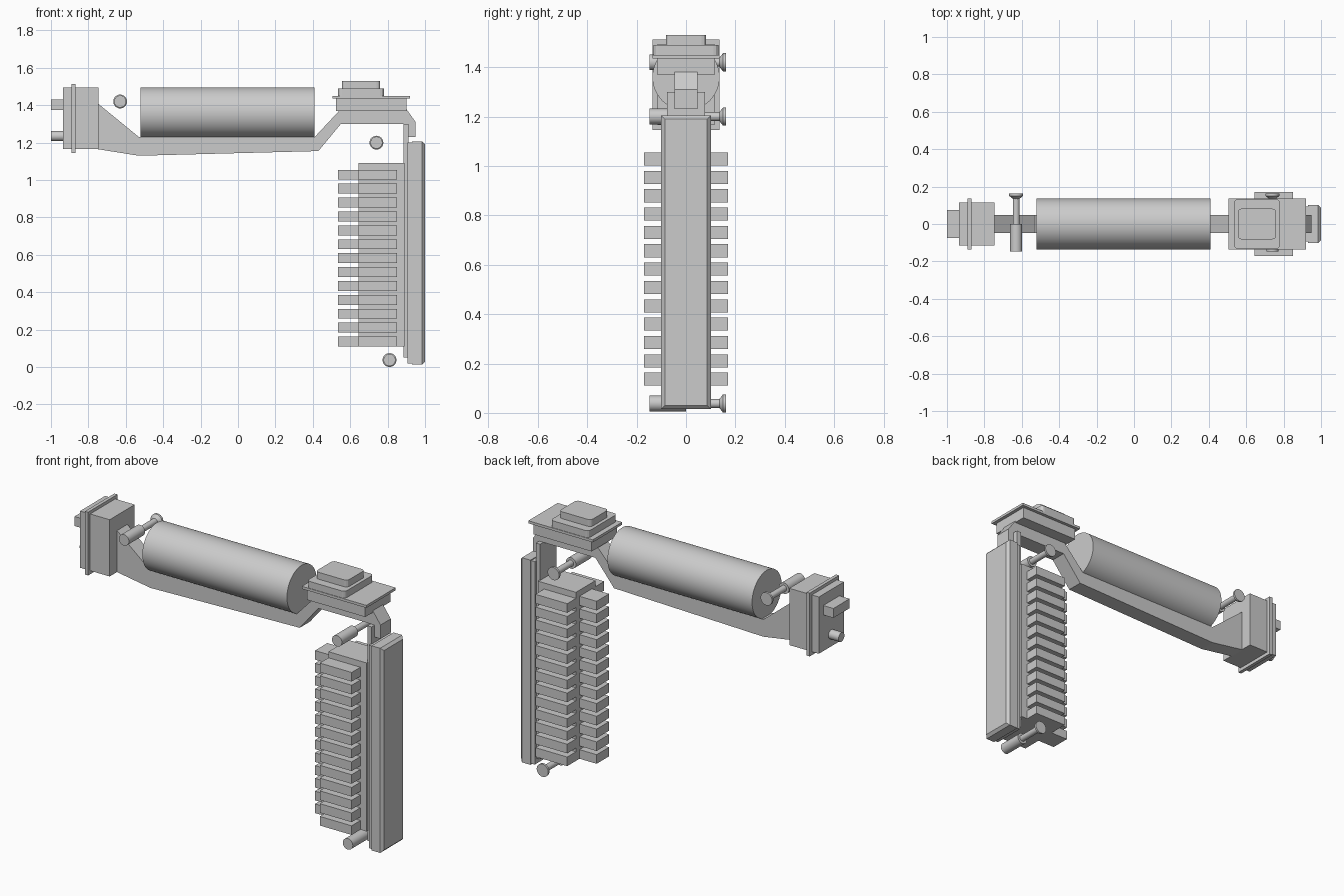
import bpy, bmesh, math
from mathutils import Matrix

cube = bpy.data.objects.get("Cube")
if cube:
    bpy.data.objects.remove(cube, do_unlink=True)

grey = bpy.data.materials.new("plain grey")
grey.use_nodes = True
grey.diffuse_color = (0.6, 0.6, 0.6, 1)
grey.node_tree.nodes["Principled BSDF"].inputs["Base Color"].default_value = (0.6, 0.6, 0.6, 1)


def finish(name, bm, smooth=False):
    bmesh.ops.recalc_face_normals(bm, faces=bm.faces)
    mesh = bpy.data.meshes.new(name)
    bm.to_mesh(mesh)
    bm.free()
    mesh.materials.append(grey)
    obj = bpy.data.objects.new(name, mesh)
    bpy.context.collection.objects.link(obj)
    if smooth:
        bpy.ops.object.select_all(action="DESELECT")
        obj.select_set(True)
        bpy.context.view_layer.objects.active = obj
        bpy.ops.object.shade_smooth_by_angle(angle=math.radians(30))
    return obj


def add_box(bm, x0, x1, half_y, z0, z1):
    m = Matrix.Translation(((x0 + x1) / 2, 0, (z0 + z1) / 2))
    m = m @ Matrix.Diagonal((x1 - x0, 2 * half_y, z1 - z0, 1))
    return bmesh.ops.create_cube(bm, size=1, matrix=m)["verts"]


def box(name, x0, x1, half_y, z0, z1, bevel_dir=None, bevel=0.015, segments=1):
    """Box; edges running along the chosen axis can be rounded."""
    bm = bmesh.new()
    add_box(bm, x0, x1, half_y, z0, z1)
    if bevel_dir == "vertical":
        edges = [e for e in bm.edges if abs(e.verts[0].co.z - e.verts[1].co.z) > 1e-4]
    elif bevel_dir == "outer":
        edges = [e for e in bm.edges if all(v.co.x > x1 - 1e-4 for v in e.verts)]
    else:
        edges = []
    if edges:
        bmesh.ops.bevel(bm, geom=edges, offset=bevel, segments=segments, profile=0.5, affect="EDGES")
    return finish(name, bm)


def add_rod(bm, axis, start, end, r0, r1, a, b, sides=32):
    """Rod along x (a, b = y, z) or along y (a, b = x, z)."""
    mid = (start + end) / 2
    if axis == "x":
        m = Matrix.Translation((mid, a, b)) @ Matrix.Rotation(math.pi / 2, 4, "Y")
    else:
        m = Matrix.Translation((a, mid, b)) @ Matrix.Rotation(-math.pi / 2, 4, "X")
    bmesh.ops.create_cone(bm, cap_ends=True, segments=sides, radius1=r0, radius2=r1,
                          depth=end - start, matrix=m)


def rod(name, *args, sides=32):
    bm = bmesh.new()
    add_rod(bm, *args, sides=sides)
    return finish(name, bm, smooth=True)


# Cranked support arm, a side profile given thickness
profile = [(-0.75, 1.41), (-0.53, 1.23), (0.41, 1.23), (0.55, 1.38), (0.90, 1.38),
           (0.95, 1.31), (0.95, 1.23), (0.89, 1.23), (0.89, 1.30), (0.55, 1.30),
           (0.43, 1.155), (-0.53, 1.13), (-0.75, 1.165)]
bm = bmesh.new()
face = bm.faces.new([bm.verts.new((x, -0.047, z)) for x, z in profile])
grown = bmesh.ops.extrude_face_region(bm, geom=[face])["geom"]
bmesh.ops.translate(bm, vec=(0, 0.094, 0),
                    verts=[v for v in grown if isinstance(v, bmesh.types.BMVert)])
finish("support_arm", bm)

# Main drum
rod("drum", "x", -0.52, 0.41, 0.136, 0.136, 0, 1.36, sides=64)

# End connector with flange and two prongs
box("connector_body", -0.935, -0.745, 0.115, 1.165, 1.495)
box("connector_flange", -0.89, -0.87, 0.135, 1.145, 1.513)
box("flat_prong", -1.0, -0.93, 0.074, 1.375, 1.43)
rod("round_prong", "x", -1.0, -0.93, 0.027, 0.027, 0, 1.235)

# Stepped head above the post
box("head_block", 0.525, 0.90, 0.117, 1.37, 1.435)
box("head_plate", 0.505, 0.92, 0.135, 1.435, 1.45)
box("head_slab", 0.535, 0.78, 0.132, 1.45, 1.49, "vertical", 0.02, 3)
box("head_cap", 0.555, 0.76, 0.082, 1.49, 1.53, "vertical", 0.02, 3)

# Upright post and the rail behind it
box("post_rail", 0.885, 0.912, 0.076, 0.05, 1.30)
box("post_back", 0.907, 0.93, 0.094, 0.02, 1.20)
box("post", 0.93, 1.0, 0.101, 0.015, 1.205, "outer")

# Finned stack: core with cross-shaped fins
box("stack_core", 0.645, 0.89, 0.09, 0.11, 1.09)
bm = bmesh.new()
for i in range(13):
    z = 0.11 + i * 0.0743
    add_box(bm, 0.645, 0.85, 0.17, z, z + 0.053)
    add_box(bm, 0.535, 0.645, 0.057, z, z + 0.053)
finish("stack_fins", bm)

# Cross pins: thick sleeve, thin stem, flared head
for label, x, z in (("upper", -0.63, 1.42), ("middle", 0.74, 1.20), ("lower", 0.81, 0.038)):
    bm = bmesh.new()
    add_rod(bm, "y", -0.148, 0.0, 0.032, 0.032, x, z)
    add_rod(bm, "y", 0.0, 0.135, 0.018, 0.018, x, z)
    add_rod(bm, "y", 0.135, 0.15, 0.018, 0.037, x, z)
    add_rod(bm, "y", 0.15, 0.162, 0.037, 0.037, x, z)
    finish(label + "_cross_pin", bm, smooth=True)
